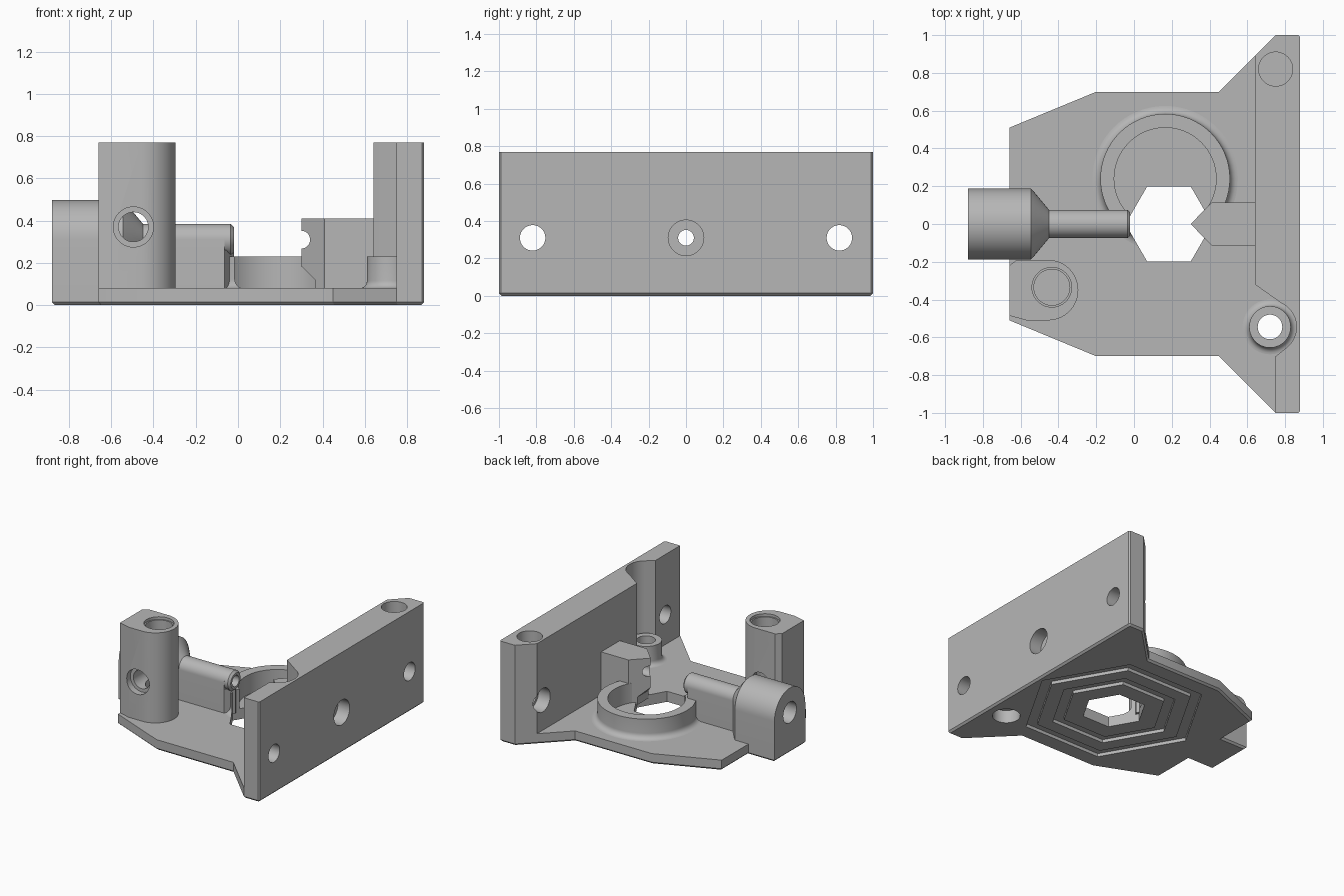
import bpy, bmesh
from math import sin, cos, pi, radians

cube = bpy.data.objects.get("Cube")
if cube:
    bpy.data.objects.remove(cube, do_unlink=True)

grey = bpy.data.materials.new("plain grey")
grey.use_nodes = True
colour = (0.47, 0.47, 0.47, 1)
grey.diffuse_color = colour
grey.node_tree.nodes["Principled BSDF"].inputs["Base Color"].default_value = colour


# ---- helpers ----
def finish(name, bm):
    bmesh.ops.recalc_face_normals(bm, faces=bm.faces)
    mesh = bpy.data.meshes.new(name)
    bm.to_mesh(mesh)
    bm.free()
    mesh.materials.append(grey)
    obj = bpy.data.objects.new(name, mesh)
    bpy.context.collection.objects.link(obj)
    return obj


def loft(name, sections, closed=False):
    """Skin a row of equal-length loops; closed joins the last to the first."""
    bm = bmesh.new()
    rows = [[bm.verts.new(p) for p in s] for s in sections]
    n = len(rows[0])
    pairs = list(zip(rows, rows[1:]))
    if closed:
        pairs.append((rows[-1], rows[0]))
    else:
        bm.faces.new(rows[0])
        bm.faces.new(rows[-1])
    for a, b in pairs:
        for i in range(n):
            j = (i + 1) % n
            bm.faces.new((a[i], a[j], b[j], b[i]))
    return finish(name, bm)


def place(axis, u, v, h):
    return {"x": (h, u, v), "y": (u, h, v), "z": (u, v, h)}[axis]


def prism(name, pts, lo, hi, axis="z"):
    return loft(name, [[place(axis, u, v, h) for u, v in pts] for h in (lo, hi)])


def arc(cu, cv, r, start=0, end=360, n=48):
    steps = n if end - start == 360 else n + 1
    angles = [radians(start + (end - start) * i / n) for i in range(steps)]
    return [(cu + r * cos(a), cv + r * sin(a)) for a in angles]


def lathe(name, cx, cy, profile, n=64):
    return loft(name, [[(cx + r * cos(a), cy + r * sin(a), z) for r, z in profile]
                       for a in (2 * pi * i / n for i in range(n))], closed=True)


def hole(cu, cv, r, lo, hi, axis):
    return prism("cutter", arc(cu, cv, r), lo, hi, axis)


def cut(obj, *cutters):
    bpy.context.view_layer.objects.active = obj
    for c in cutters:
        c.hide_render = True
        m = obj.modifiers.new("cut", "BOOLEAN")
        m.operation, m.solver, m.object = "DIFFERENCE", "EXACT", c
        bpy.ops.object.modifier_apply(modifier=m.name)


def fillet(r, size, z):
    """Concave flare from a wall of radius r down to the floor at z."""
    return [(r + size - size * sin(a), z + size - size * cos(a))
            for a in (pi / 2 * i / 6 for i in range(7))]


# ---- main dimensions ----
floor, sunk, height, bore_z = 0.08, 0.06, 0.77, 0.31
hex_x = 0.185
tube_x, tube_y = 0.72, -0.545

# ---- shared cutters ----
hex_hole = prism("cutter", arc(hex_x, 0, 0.23, n=6), -0.1, 0.3)
grooves = [lathe("cutter", hex_x, 0, [(a, -0.1), (b, -0.1), (b, 0.025), (a, 0.025)], 6)
           for a, b in ((0.375, 0.46), (0.575, 0.66))]
screw_hole = hole(tube_x, tube_y, 0.065, -0.1, 0.4, "z")
screw_head = hole(tube_x, tube_y, 0.098, -0.1, 0.1, "z")
bore = hole(0, bore_z, 0.042, -1, 1, "x")

# ---- base plate with bevelled lower edge ----
half = [(0.88, 0.99), (0.87, 1), (0.75, 1), (0.45, 0.7), (-0.2, 0.7),
        (-0.66, 0.51), (-0.66, 0.187), (-0.88, 0.187)]
outline = half + [(x, -y) for x, y in reversed(half)]
base = prism("base_plate", outline, 0, floor)
bm = bmesh.new()
bm.from_mesh(base.data)
low = [e for e in bm.edges if all(v.co.z < 0.001 for v in e.verts)]
bmesh.ops.bevel(bm, geom=low, offset=0.014, segments=1, affect="EDGES")
bm.to_mesh(base.data)
bm.free()
cut(base, hex_hole, screw_hole, screw_head, *grooves)

# ---- mounting wall with a rounded pocket beside the screw tube ----
wall_plan = [(0.64, 0.89), (0.75, 1), (0.87, 1), (0.88, 0.99), (0.88, -0.99),
             (0.87, -1), (0.75, -1), (0.75, -0.7)]
wall_plan += arc(tube_x, tube_y, 0.14, -54, 65, 24) + [(0.64, -0.32)]
wall = prism("mounting_wall", wall_plan, sunk, height)
cut(wall, bore, hole(0, bore_z, 0.095, 0.78, 1, "x"),
    hole(0.82, bore_z, 0.068, 0.5, 1, "x"), hole(-0.82, bore_z, 0.068, 0.5, 1, "x"),
    hole(0.82, bore_z, 0.09, 0.5, 0.74, "x"),
    hole(0.75, 0.82, 0.09, 0.4, 1, "z"))

# ---- screw tube ----
tube = lathe("screw_tube", tube_x, tube_y,
             [(0.065, sunk), (0.145, sunk)] + fillet(0.11, 0.035, floor)
             + [(0.11, 0.23), (0.065, 0.23)])
cut(tube, screw_head)

# ---- ring collar, opened by the hexagonal hole ----
collar = lathe("ring_collar", 0.165, 0.24,
               [(0.27, sunk), (0.385, sunk)] + fillet(0.343, 0.042, floor)
               + [(0.343, 0.23), (0.27, 0.23)])
cut(collar, hex_hole)


# ---- arched boss narrowing to a rib ----
def arch(x, r):
    loop = arc(0, bore_z, r, 0, 180, 32) + [(-r, sunk), (r, sunk)]
    return [(x, y, z) for y, z in loop]


boss = loft("arched_boss", [arch(-0.88, 0.187), arch(-0.545, 0.187), arch(-0.525, 0.165),
                            arch(-0.45, 0.075), arch(-0.065, 0.075)])
wide_bore = hole(0, bore_z, 0.08, -1, -0.6, "x")
cut(boss, bore, wide_bore)

# ---- pointed rib end and the rod tip over it ----
prism("rib_end", [(-0.1, -0.075), (-0.065, -0.075), (-0.02, 0),
                  (-0.065, 0.075), (-0.1, 0.075)], sunk, 0.26)
tip = loft("rod_tip", [[(x, y, z) for y, z in arc(0, bore_z, r)]
                       for x, r in ((-0.066, 0.075), (-0.035, 0.075), (-0.02, 0.06))])
cut(tip, bore)

# ---- pointed block opposite the rod ----
block = prism("pointed_block", [(0.30, 0), (0.41, -0.113), (0.66, -0.113),
                                (0.66, 0.113), (0.41, 0.113)], sunk, 0.41)
undercut = prism("cutter", [(0.2, 0), (0.365, 0), (0.365, 0.12), (0.305, 0.18), (0.2, 0.18)],
                 -0.5, 0.5, "y")
cut(block, undercut, bore)

# ---- tall corner post with vertical and cross holes ----
post = prism("corner_post", arc(-0.455, -0.35, 0.16, -90, 90, 32)
             + [(-0.62, -0.19), (-0.66, -0.22), (-0.66, -0.485), (-0.57, -0.51)],
             sunk, height)
cut(post, hole(-0.435, -0.335, 0.095, 0.25, 1, "z"),
    hole(-0.435, -0.335, 0.105, 0.75, 1, "z"),
    hole(-0.495, 0.37, 0.07, -1, 0, "y"),
    hole(-0.495, 0.37, 0.095, -1, -0.46, "y"))

# ---- remove cutters, shade the parts ----
for obj in list(bpy.data.objects):
    if obj.name.startswith("cutter"):
        bpy.data.objects.remove(obj, do_unlink=True)
for obj in (base, wall, tube, collar, boss, tip, block, post):
    bpy.ops.object.select_all(action="DESELECT")
    obj.select_set(True)
    bpy.context.view_layer.objects.active = obj
    bpy.ops.object.shade_smooth_by_angle(angle=radians(30))
